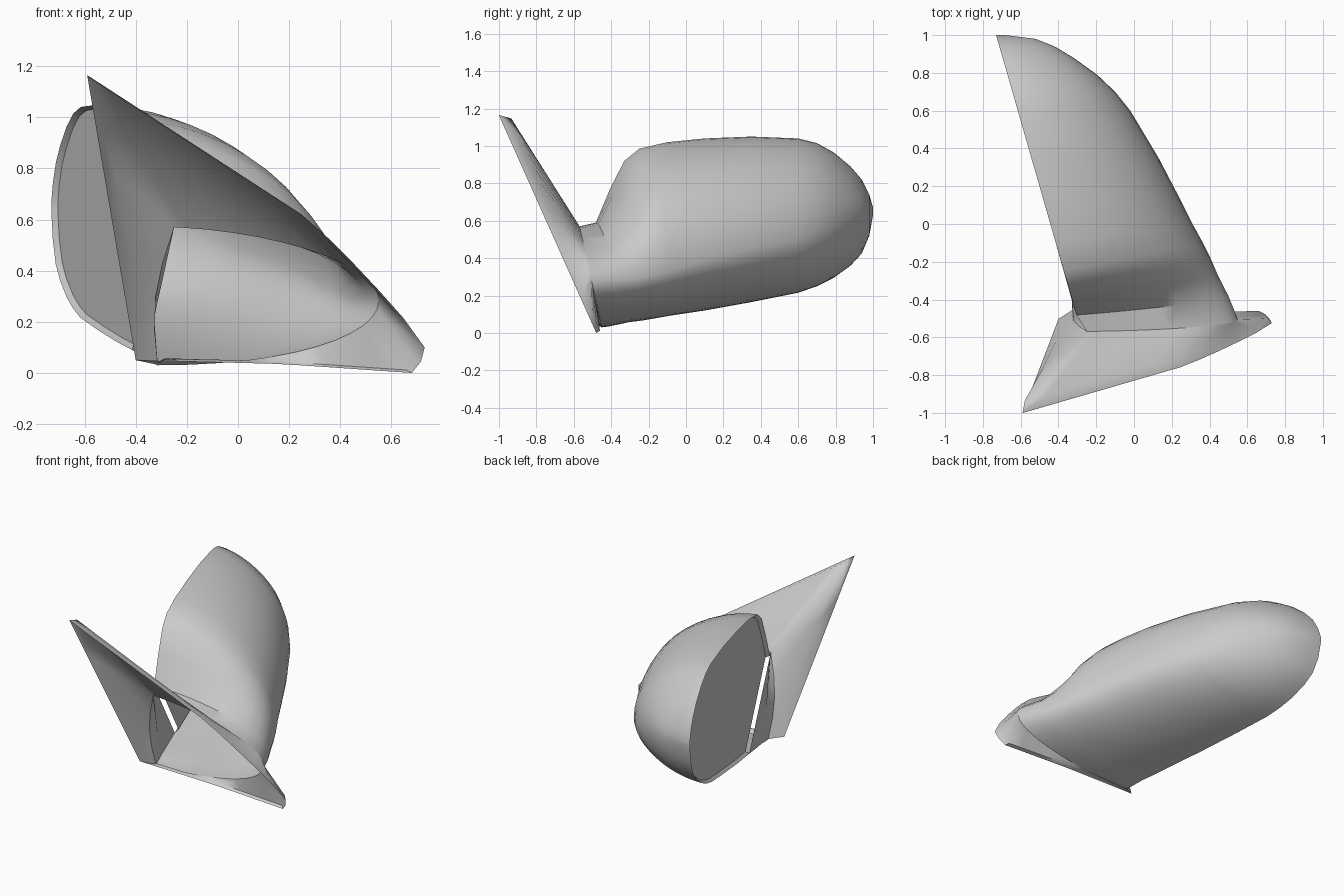
import bpy
import bmesh
from math import sin, cos, pi
from mathutils import Vector

cube = bpy.data.objects.get("Cube")
if cube:
    bpy.data.objects.remove(cube, do_unlink=True)

grey = bpy.data.materials.new("plain_grey")
grey.use_nodes = True
COLOUR = (0.6, 0.6, 0.6, 1)
grey.diffuse_color = COLOUR
grey.node_tree.nodes["Principled BSDF"].inputs["Base Color"].default_value = COLOUR

HALF = 12  # segments in each half of a section


def make_object(name, faces, angle=40):
    """Build a mesh from faces given as lists of points, welding shared corners."""
    bm = bmesh.new()
    for face in faces:
        bm.faces.new([bm.verts.new(p) for p in face])
    bmesh.ops.remove_doubles(bm, verts=bm.verts, dist=0.0005)
    bmesh.ops.recalc_face_normals(bm, faces=bm.faces)
    mesh = bpy.data.meshes.new(name)
    bm.to_mesh(mesh)
    bm.free()
    mesh.materials.append(grey)
    obj = bpy.data.objects.new(name, mesh)
    bpy.context.scene.collection.objects.link(obj)
    bpy.ops.object.select_all(action="DESELECT")
    bpy.context.view_layer.objects.active = obj
    obj.select_set(True)
    bpy.ops.object.shade_smooth_by_angle(angle=angle * pi / 180)


def strip(a, b, closed=False):
    """Quads between two point rows of equal length."""
    n = len(a)
    return [[a[i], a[(i + 1) % n], b[(i + 1) % n], b[i]]
            for i in range(n if closed else n - 1)]


def resample(points, count):
    """Evenly spaced points along a polyline."""
    pts = [Vector(p) for p in points]
    lengths = [(q - p).length for p, q in zip(pts, pts[1:])]
    result = []
    for k in range(count + 1):
        d = sum(lengths) * k / count
        for p, q, l in zip(pts, pts[1:], lengths):
            if d <= l + 1e-6:
                result.append(p.lerp(q, min(d / l, 1)))
                break
            d -= l
    return result


def section(y0, lean, skew, top, bottom, outer, middle):
    """Open arc from the upper opening edge, round the outside, to the lower edge."""
    arc = []
    for i in range(2 * HALF + 1):
        t = pi / 2 - pi * i / (2 * HALF)
        height, power = (top - middle, 1.2) if t > 0 else (middle - bottom, 0.95)
        z = middle + height * sin(t)
        y = y0 - lean * (z - bottom)
        edge = -0.443 - 0.287 * y
        out = max(cos(t), 0) ** power
        arc.append(Vector((edge + (outer - edge) * out, y + skew * out, z)))
    return arc


# Housing stations: y, lean, skew, top, bottom, outer x, height of the widest point
stations = [
    (-0.45, 0.22, 0, 0.57, 0.03, 0.55, 0.28),
    (-0.41, 0.13, 0.06, 0.59, 0.035, 0.50, 0.28),
    (-0.37, 0.05, 0.12, 0.77, 0.045, 0.44, 0.29),
    (-0.33, 0, 0.15, 0.92, 0.055, 0.405, 0.31),
    (-0.25, 0, 0.15, 0.985, 0.065, 0.365, 0.33),
    (-0.10, 0, 0.10, 1.02, 0.09, 0.31, 0.36),
    (0.10, 0, 0.03, 1.04, 0.12, 0.245, 0.40),
    (0.35, 0, 0, 1.05, 0.165, 0.13, 0.45),
    (0.60, 0, 0, 1.04, 0.215, -0.02, 0.50),
    (0.70, 0, 0, 1.015, 0.25, -0.10, 0.535),
    (0.79, 0, 0, 0.965, 0.295, -0.195, 0.57),
    (0.88, 0, 0, 0.89, 0.36, -0.32, 0.61),
    (0.94, 0, 0, 0.82, 0.425, -0.42, 0.63),
    (0.98, 0, 0, 0.74, 0.52, -0.52, 0.64),
    (1.00, 0, 0, 0.67, 0.63, -0.68, 0.65),
]
rings = [section(*s) for s in stations]
housing = [f for a, b in zip(rings, rings[1:]) for f in strip(a, b)]
housing.append(rings[-1])

# Inner side wall of the arm, up to the slanted front edge of the opening
LOW = 5  # station where the opening starts along the lower edge
neck = rings[0]
neck[0].x += 0.03
side = []
for k in range(1, 4):
    p = neck[-1].lerp(neck[0], k / 4)
    p.x -= 0.04 * sin(pi * k / 4)
    side.append(p)
wall = [neck[0]] + side[::-1] + [r[-1] for r in rings[:LOW + 1]] + [rings[1][0]]
centre = sum(wall, Vector()) / len(wall)
housing += [[wall[i - 1], wall[i], centre] for i in range(len(wall))]
make_object("mirror_housing", housing)

# Mirror glass set into the opening, with a lip round it and a gap at the arm
opening = [r[0] for r in rings[1:]] + [r[-1] for r in rings[:LOW - 1:-1]]
middle = sum(opening, Vector()) / len(opening)
inset = [p.lerp(middle, 0.035) + Vector((0.02, 0, 0)) for p in opening]
make_object("opening_lip", strip(opening, inset))
make_object("mirror_glass", [inset])

# Mounting base: leaning triangular rim, flared into the arm
upper = [(-0.59, 1.165), (0.28, 0.60), (0.50, 0.38), (0.66, 0.20), (0.73, 0.10)]
tip = [(0.73, 0.10), (0.72, 0.05), (0.68, 0)]
lower = [(0.68, 0), (0.17, 0.035), (-0.40, 0.05)]
outline = resample(upper, HALF) + resample(tip, 2)[1:] + resample(lower, HALF - 2)[1:]
outline += resample([lower[-1], upper[0]], 4)[1:-1]
front_rim = [Vector((p.x, -0.48 - 0.447 * p.y, p.y)) for p in outline]
neck_loop = neck + side

back_rim = []
for i, (p, q) in enumerate(zip(front_rim, neck_loop)):
    b = p.lerp(Vector((-0.1, p.y, 0.45)), 0.025)
    b.y = p.y + 0.02 + 0.04 * p.z
    if i >= 2 * HALF:  # the inner side wall deepens towards the foot
        b = b.lerp(q, 0.85 * (1 - (i - 2 * HALF) / 4))
    back_rim.append(b)
make_object("mounting_base",
            strip(front_rim, back_rim, True) + strip(back_rim, neck_loop, True), 60)
